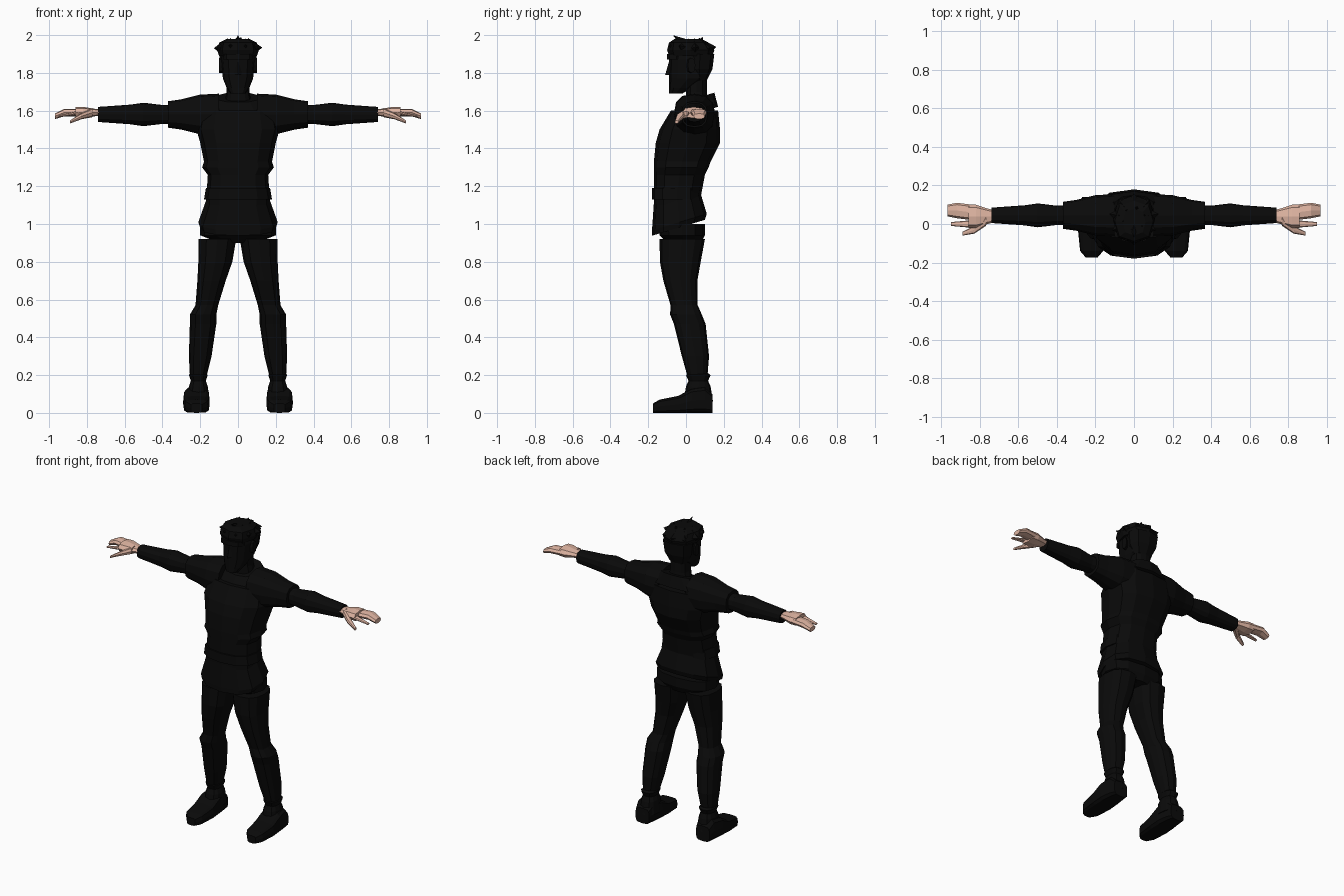
import bpy
import bmesh
import math
import random
from mathutils import Vector

default_cube = bpy.data.objects.get("Cube")
if default_cube:
    bpy.data.objects.remove(default_cube, do_unlink=True)


def make_material(name, colour):
    material = bpy.data.materials.new(name)
    material.use_nodes = True
    material.diffuse_color = (*colour, 1)
    shader = material.node_tree.nodes["Principled BSDF"]
    shader.inputs["Base Color"].default_value = (*colour, 1)
    shader.inputs["Roughness"].default_value = 0.9
    return material


black = make_material("near black", (.003, .003, .003))
skin = make_material("skin", (.74, .46, .36))


def finish(name, bm, material):
    bmesh.ops.recalc_face_normals(bm, faces=bm.faces[:])
    mesh = bpy.data.meshes.new(name)
    bm.to_mesh(mesh)
    bm.free()
    mesh.materials.append(material)
    obj = bpy.data.objects.new(name, mesh)
    bpy.context.collection.objects.link(obj)


def rounded(value, power):
    """Push a sine or cosine outwards for a squarer section."""
    return math.copysign(abs(value) ** power, value)


def loft(name, axis, rings, sides=12, power=.8, side=1, tilt=0, material=black):
    """Join sections given as (position, centre u, centre v, radius u, radius v)."""
    bm = bmesh.new()
    loops = []
    for position, centre_u, centre_v, radius_u, radius_v in rings:
        loop = []
        for step in range(sides):
            angle = math.tau * step / sides
            offset_v = radius_v * rounded(math.sin(angle), power)
            u = centre_u + radius_u * rounded(math.cos(angle), power)
            v = centre_v + offset_v
            w = position + tilt * offset_v
            x, y, z = {"x": (w, u, v), "y": (u, w, v), "z": (u, v, w)}[axis]
            loop.append(bm.verts.new((side * x, y, z)))
        loops.append(loop)
    for lower, upper in zip(loops, loops[1:]):
        for step in range(sides):
            following = (step + 1) % sides
            bm.faces.new((lower[step], lower[following], upper[following], upper[step]))
    bm.faces.new(loops[0])
    bm.faces.new(loops[-1])
    finish(name, bm, material)


def column(name, rings, **options):
    """Upright symmetric part from (height, half width, front, back)."""
    sections = []
    for height, half_width, front, back in rings:
        middle, half_depth = (front + back) / 2, (back - front) / 2
        sections.append((height, 0, middle, half_width, half_depth))
    loft(name, "z", sections, **options)


def limb(name, axis, rings, ratio=1, **options):
    """Tapered part from (position, centre u, centre v, radius)."""
    sections = [(w, u, v, radius, radius * ratio) for w, u, v, radius in rings]
    loft(name, axis, sections, **options)


def spike(name, base, tip, radius, sides=4):
    bm = bmesh.new()
    turn = (tip - base).to_track_quat("Z", "Y")
    loop = []
    for step in range(sides):
        angle = math.tau * step / sides
        offset = Vector((math.cos(angle), math.sin(angle), 0)) * radius
        loop.append(bm.verts.new(base + turn @ offset))
    point = bm.verts.new(tip)
    for step in range(sides):
        bm.faces.new((loop[step], loop[(step + 1) % sides], point))
    bm.faces.new(loop)
    finish(name, bm, black)


# Tunic with a slanted hem and collar, belt and hips
column("tunic_skirt", [
    (.98, .2, -.18, .1), (1.01, .21, -.18, .11), (1.15, .16, -.17, .07),
], tilt=.3)
column("tunic_body", [
    (1.1, .17, -.17, .07), (1.26, .16, -.17, .1), (1.3, .19, -.17, .12),
    (1.33, .18, -.17, .13), (1.43, .2, -.16, .18), (1.5, .22, -.14, .18),
    (1.6, .2, -.08, .17),
])
column("collar", [(1.58, .19, -.1, .17), (1.67, .11, -.02, .15)], tilt=.3)
column("belt", [(1.13, .18, -.18, .08), (1.19, .17, -.18, .08)])
column("hips", [(.9, .1, -.1, .08), (.94, .2, -.14, .1), (1, .2, -.15, .1)])

# Neck, head and face
column("neck", [(1.6, .08, 0, .12), (1.7, .06, 0, .11), (1.8, .06, 0, .11)])
column("head", [
    (1.69, .04, -.09, -.02), (1.72, .06, -.09, .03), (1.77, .08, -.09, .11),
    (1.87, .09, -.09, .14), (1.95, .07, -.07, .1),
])
column("nose", [(1.79, .02, -.11, -.07), (1.86, .01, -.09, -.07)], sides=4)
column("brow", [(1.87, .08, -.1, 0), (1.9, .08, -.1, 0)], sides=8)

# Messy hair: a cap and a nape piece, with tufts set in two circles
column("hair_cap", [
    (1.89, .1, -.09, .14), (1.92, .11, -.1, .15), (1.96, .1, -.09, .12),
    (1.98, .06, -.06, .08),
], sides=8)
column("hair_nape", [(1.76, .06, .04, .11), (1.82, .09, 0, .14), (1.9, .1, 0, .15)],
       sides=8)
random.seed(4)
crown = Vector((0, .03, 1.93))
for circle, count, reach, lift in (("side", 9, .13, .01), ("top", 6, .06, .06)):
    for number in range(count):
        angle = math.tau * (number + .25) / count
        outward = Vector((math.cos(angle), math.sin(angle), 0))
        rise = lift + random.uniform(-.01, .01)
        tip = crown + outward * reach + Vector((0, 0, rise))
        spike(f"hair_{circle}_tuft_{number}", crown + outward * reach * .6, tip, .04)
spike("forelock", crown, Vector((0, -.07, 2)), .04)

arm_y, arm_z = .045, 1.58
for label, side in (("left", 1), ("right", -1)):
    limb(f"{label}_ear", "x", [(.08, .02, 1.84, .02), (.1, .03, 1.84, .02)],
         ratio=2, sides=8, side=side)

    # Short sleeve over a long one
    sleeves = {
        "short_sleeve": {.1: .11, .2: .105, .26: .09, .3: .08, .37: .07},
        "long_sleeve": {.33: .05, .4: .05, .5: .062, .57: .052, .74: .04},
    }
    for part, radii in sleeves.items():
        rings = [(x, arm_y, arm_z, radius) for x, radius in radii.items()]
        limb(f"{label}_{part}", "x", rings, side=side)

    # Hand parts as (reach, y, drop below the arm line, radius)
    hand = {
        "palm": [(.72, .04, 0, .03), (.76, .04, 0, .04), (.82, .04, 0, .06),
                 (.86, .04, 0, .06)],
        "fingers": [(.84, .06, 0, .04), (.92, .07, 0, .04), (.97, .07, .02, .03)],
        "forefinger": [(.84, 0, 0, .02), (.95, 0, .02, .01)],
        "thumb": [(.77, .02, 0, .03), (.83, -.03, .02, .02), (.89, -.05, .05, .01)],
    }
    for part, rings in hand.items():
        placed = [(x, y, arm_z + .01 - drop, radius) for x, y, drop, radius in rings]
        limb(f"{label}_{part}", "x", placed, ratio=.8 if part == "thumb" else .5,
             sides=8, side=side, material=skin)

    # Trouser leg, bagging at the knee
    limb(f"{label}_leg", "z", [
        (.2, .21, .06, .045), (.3, .2, .05, .06), (.47, .185, .02, .07),
        (.52, .185, 0, .07), (.57, .165, -.01, .06), (.7, .14, -.03, .075),
        (.8, .12, -.03, .09), (.92, .11, -.02, .1),
    ], ratio=1.2, side=side)

    # Boot shaft with a rolled cuff
    shaft = {.06: .06, .14: .05, .17: .04, .2: .05, .21: .04}
    limb(f"{label}_boot_shaft", "z",
         [(z, .21, .065, radius) for z, radius in shaft.items()],
         ratio=1.3, side=side)

    # Flat-soled foot as (y, height, half width)
    foot = [(-.175, .05, .03), (-.14, .07, .06), (-.04, .09, .07),
            (.03, .13, .07), (.1, .14, .06), (.14, .1, .05)]
    loft(f"{label}_foot", "y",
         [(y, .22, height / 2, half, height / 2) for y, height, half in foot],
         power=.5, side=side)
